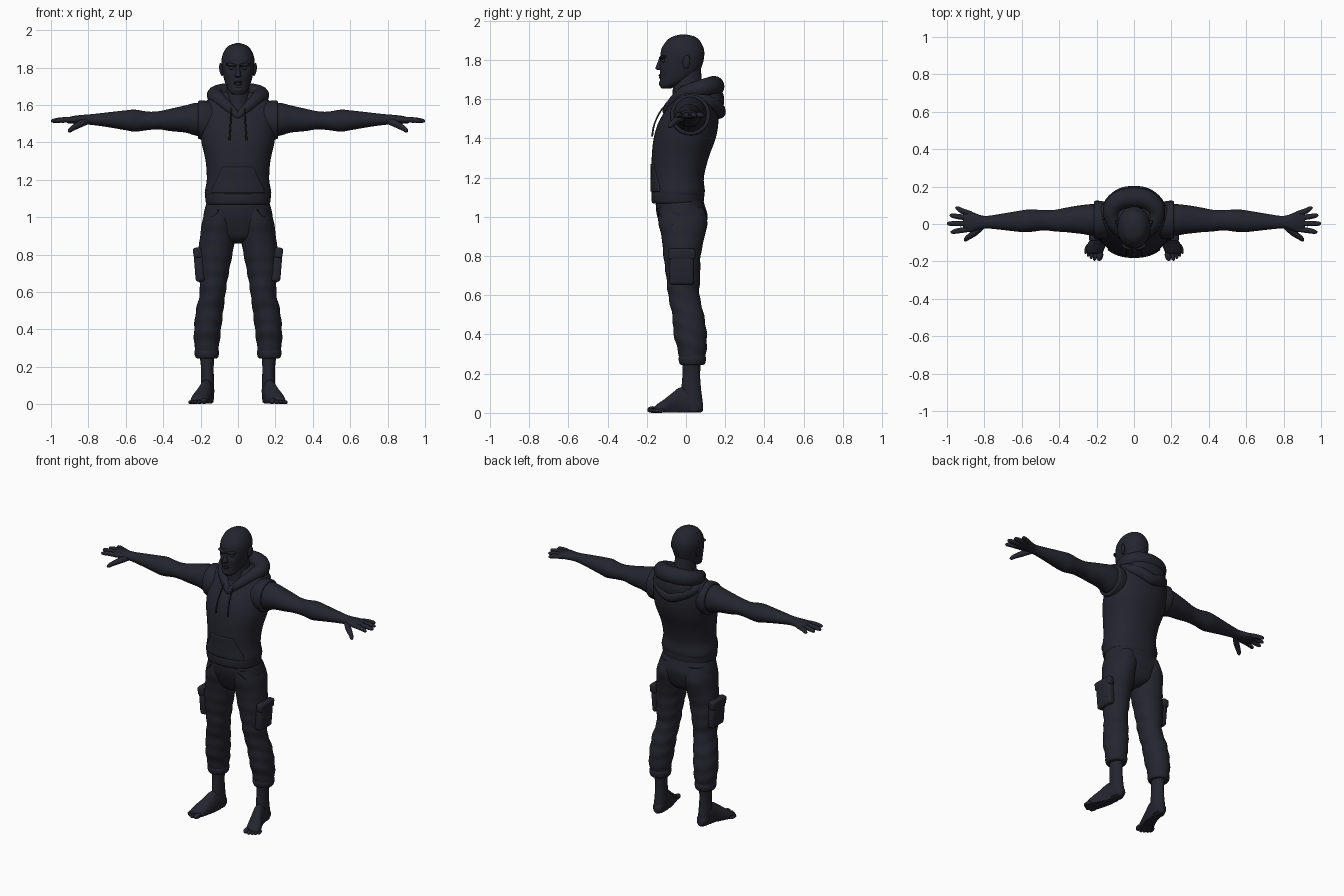
import bpy, bmesh, math
from mathutils import Matrix, Vector, Euler

cube = bpy.data.objects.get("Cube")
if cube:
    bpy.data.objects.remove(cube, do_unlink=True)

navy = bpy.data.materials.new("dark_navy")
navy.use_nodes = True
COLOUR = (0.018, 0.018, 0.028, 1)
navy.diffuse_color = COLOUR
navy.node_tree.nodes["Principled BSDF"].inputs["Base Color"].default_value = COLOUR


def finish(name, bm, mirror=False, angle=50):
    mesh = bpy.data.meshes.new(name)
    bmesh.ops.recalc_face_normals(bm, faces=bm.faces)
    bm.to_mesh(mesh)
    bm.free()
    mesh.materials.append(navy)
    ob = bpy.data.objects.new(name, mesh)
    bpy.context.collection.objects.link(ob)
    bpy.ops.object.select_all(action='DESELECT')
    bpy.context.view_layer.objects.active = ob
    ob.select_set(True)
    bpy.ops.object.shade_smooth_by_angle(angle=math.radians(angle))
    if mirror:
        ob.modifiers.new("Mirror", 'MIRROR').use_mirror_merge = False
    return ob


def smooth_rows(rows, steps):
    """Catmull-Rom interpolation through rows of numbers."""
    rows = [Vector(r) for r in rows]
    out = []
    for i in range(len(rows) - 1):
        a, b, c, d = rows[max(i - 1, 0)], rows[i], rows[i + 1], rows[min(i + 2, len(rows) - 1)]
        for k in range(steps):
            t = k / steps
            out.append(b + (c - a) * (t / 2) + (2 * a - 5 * b + 4 * c - d) * (t * t / 2)
                       + (3 * b - a - 3 * c + d) * (t ** 3 / 2))
    return out + [rows[-1]]


def section(row, ang, power, grow=0):
    """Point on a superellipse ring: row = position, centre a, centre b, radius a, radius b."""
    c, s = math.cos(ang), math.sin(ang)
    a = math.copysign(abs(c) ** (2 / power), c) * (row[3] + grow)
    b = math.copysign(abs(s) ** (2 / power), s) * (row[4] + grow)
    return row[1] + a, row[2] + b


def loft(name, rows, axis='z', power=2, steps=4, sides=32, mirror=False, shape=None):
    bm = bmesh.new()
    rings = []
    for row in smooth_rows(rows, steps):
        ring = []
        for k in range(sides):
            a, b = section(row, math.tau * k / sides, power)
            p = {'z': (a, b, row[0]), 'x': (row[0], a, b), 'y': (a, row[0], b)}[axis]
            p = Vector(p)
            ring.append(bm.verts.new(shape(p, row) if shape else p))
        rings.append(ring)
    for r, q in zip(rings, rings[1:]):
        for k in range(sides):
            n = (k + 1) % sides
            bm.faces.new((r[k], r[n], q[n], q[k]))
    bm.faces.new(rings[0])
    bm.faces.new(rings[-1])
    return finish(name, bm, mirror)


def ball(name, loc, size, rot=(0, 0, 0), mirror=False):
    bm = bmesh.new()
    bmesh.ops.create_uvsphere(bm, u_segments=24, v_segments=14, radius=1)
    bm.transform(Matrix.LocRotScale(Vector(loc), Euler(rot), Vector(size)))
    return finish(name, bm, mirror)


def block(name, loc, size, rot=(0, 0, 0), bevel=0.01):
    bm = bmesh.new()
    bmesh.ops.create_cube(bm, size=1)
    bm.transform(Matrix.Diagonal((*size, 1)))
    bmesh.ops.bevel(bm, geom=bm.edges[:], offset=bevel, segments=3, profile=0.5, affect='EDGES')
    bm.transform(Matrix.LocRotScale(Vector(loc), Euler(rot), None))
    return finish(name, bm, True)


def tube(name, rows, sides=14, closed=False, mirror=False, steps=5):
    """Round tube along rows of x, y, z, radius."""
    pts = smooth_rows(rows, steps)
    if closed:
        pts = pts[:-1]
    bm = bmesh.new()
    rings, n = [], len(pts)
    for i, p in enumerate(pts):
        before = pts[(i - 1) % n] if closed else pts[max(i - 1, 0)]
        after = pts[(i + 1) % n] if closed else pts[min(i + 1, n - 1)]
        d = (after - before).to_3d().normalized()
        up = Vector((0, 0, 1)) if abs(d.z) < 0.8 else Vector((0, 1, 0))
        u = d.cross(up).normalized()
        v = u.cross(d)
        rings.append([bm.verts.new(p.to_3d() + (u * math.cos(t) + v * math.sin(t)) * p[3])
                      for t in (math.tau * k / sides for k in range(sides))])
    for i in range(n if closed else n - 1):
        r, q = rings[i], rings[(i + 1) % n]
        for k in range(sides):
            bm.faces.new((r[k], r[(k + 1) % sides], q[(k + 1) % sides], q[k]))
    if not closed:
        bm.faces.new(rings[0])
        bm.faces.new(rings[-1])
    return finish(name, bm, mirror)


# Head with eye sockets pushed in
def sockets(p, row):
    d = (Vector((abs(p.x), p.y, p.z)) - Vector((0.034, -0.125, 1.795))).length
    if d < 0.035:
        p.y += 0.014 * (1 - d / 0.035)
    return p


loft("head", [(1.655, 0, -.1, .025, .025), (1.67, 0, -.088, .045, .045), (1.7, 0, -.053, .062, .08),
              (1.74, 0, -.033, .075, .1), (1.78, 0, -.025, .083, .11), (1.82, 0, -.019, .088, .112),
              (1.86, 0, -.017, .085, .107), (1.9, 0, -.014, .066, .083), (1.92, 0, -.012, .043, .055),
              (1.93, 0, -.012, .012, .015)], power=2.1, steps=4, sides=48, shape=sockets)
loft("neck", [(1.56, 0, .02, .085, .09), (1.63, 0, .012, .068, .08), (1.68, 0, .008, .062, .075),
              (1.76, 0, .005, .06, .07)])
loft("nose", [(1.748, 0, -.13, .012, .012), (1.757, 0, -.134, .018, .022), (1.775, 0, -.13, .013, .02),
              (1.81, 0, -.125, .009, .012)], sides=16)
ball("brow", (.033, -.116, 1.814), (.034, .02, .009), (0, -.1, .25), True)
ball("eye", (.034, -.112, 1.796), (.014, .013, .01), mirror=True)
ball("upper_lip", (0, -.129, 1.722), (.025, .011, .006))
ball("lower_lip", (0, -.128, 1.711), (.021, .011, .007))
ball("chin", (0, -.118, 1.68), (.03, .02, .02))
ball("ear", (.089, .002, 1.79), (.01, .02, .035), (-.15, .1, -.3), True)

# Sleeveless hooded top
TORSO = [(1.09, 0, -.04, .165, .125), (1.13, 0, -.04, .178, .136), (1.2, 0, -.042, .167, .133),
         (1.3, 0, -.03, .173, .145), (1.4, 0, -.007, .195, .158), (1.48, 0, .012, .2, .153),
         (1.55, 0, .03, .2, .13), (1.6, 0, .04, .188, .105), (1.64, 0, .04, .14, .085),
         (1.67, 0, .03, .085, .065)]
loft("hooded_top", TORSO, power=2.25, steps=5, sides=48)
loft("hem", [(1.068, 0, -.042, .164, .124), (1.075, 0, -.042, .171, .132), (1.1, 0, -.042, .175, .135),
             (1.122, 0, -.042, .175, .134), (1.127, 0, -.042, .168, .125)], power=2.2, sides=48)
loft("armhole", [(.1, .02, 1.515, .08, .085), (.16, .02, 1.517, .1, .103), (.2, .022, 1.52, .103, .104),
                 (.212, .022, 1.52, .099, .1), (.214, .022, 1.52, .09, .09)], 'x', mirror=True)


# Front pouch following the torso surface
bm = bmesh.new()
fine = [r for r in smooth_rows(TORSO, 10) if 1.125 < r[0] < 1.27]
grid = []
for i, row in enumerate(fine):
    half = 0.85 - 0.4 * max(0, (i / (len(fine) - 1) - 0.3)) / 0.7
    line = []
    for k in range(21):
        x, y = section(row, -math.pi / 2 + half * (k / 10 - 1), 2.25, 0.005)
        line.append(bm.verts.new((x, y, row[0])))
    grid.append(line)
for a, b in zip(grid, grid[1:]):
    for k in range(20):
        bm.faces.new((a[k], a[k + 1], b[k + 1], b[k]))
pouch = finish("front_pouch", bm)
pouch.modifiers.new("Solidify", 'SOLIDIFY').thickness = 0.01

# Lowered hood: collar roll, hanging bag and cords
side = [(.05, -.065, 1.585, .028), (.1, -.005, 1.63, .038), (.122, .07, 1.652, .045), (.08, .125, 1.662, .052)]
roll = [(0, -.1, 1.54, .02)] + side + [(0, .142, 1.665, .054)]
roll += [(-x, y, z, r) for x, y, z, r in reversed(side)] + roll[:1]
tube("hood_roll", roll, closed=True, sides=20)
ball("hood_bag", (0, .115, 1.59), (.14, .08, .095), (-.12, 0, 0))
tube("hood_fold", [(.15, .02, 1.615, .02), (.13, .1, 1.59, .035), (.07, .155, 1.56, .036),
                   (0, .168, 1.535, .035), (-.07, .155, 1.56, .036), (-.13, .1, 1.59, .035),
                   (-.15, .02, 1.615, .02)], sides=16)
tube("cord", [(.035, -.095, 1.585, .004), (.038, -.135, 1.53, .004), (.042, -.162, 1.47, .004),
              (.046, -.173, 1.41, .005)], sides=8, mirror=True)

# Arms and hands
loft("arm", [(.14, .02, 1.515, .08, .085), (.22, .022, 1.523, .084, .088), (.28, .024, 1.525, .077, .073),
             (.36, .022, 1.52, .066, .06), (.42, .018, 1.518, .058, .049), (.48, .02, 1.515, .054, .049),
             (.55, .018, 1.516, .06, .059), (.6, .015, 1.518, .058, .053), (.7, .012, 1.521, .044, .039),
             (.78, .01, 1.522, .034, .029), (.82, .01, 1.522, .037, .026), (.87, .012, 1.521, .054, .022),
             (.905, .016, 1.518, .053, .017), (.915, .016, 1.518, .045, .012)], 'x', mirror=True)
for label, y0, y1, tip in (("index", -.027, -.042, .98), ("middle", .003, .002, 1.0),
                           ("ring", .032, .045, .985), ("little", .054, .084, .955)):
    mid = (.88 + tip) / 2
    tube(label + "_finger", [(.87, y0, 1.52, .014), (mid, (y0 + y1) / 2, 1.52, .0145),
                             (tip - .012, y1, 1.515, .011), (tip, y1, 1.513, .004)], mirror=True)
tube("thumb", [(.81, -.005, 1.515, .02), (.85, -.045, 1.495, .018), (.885, -.07, 1.475, .014),
               (.9, -.083, 1.463, .011), (.907, -.09, 1.458, .004)], mirror=True)


# Trousers with soft cloth folds
def folds(p, row):
    ang = math.atan2(p.y - row[2], p.x - row[1])
    low = max(0, min(1, (0.95 - p.z) / 0.3))
    k = 1 + 0.025 * low * math.sin(p.z * 75 + 2.2 * math.sin(ang))
    return Vector((row[1] + (p.x - row[1]) * k, row[2] + (p.y - row[2]) * k, p.z))


loft("trouser_seat", [(.86, 0, -.01, .04, .04), (.885, 0, -.012, .1, .085), (.93, 0, -.013, .165, .108),
                      (1.0, 0, -.018, .184, .128), (1.05, 0, -.028, .176, .126), (1.1, 0, -.035, .16, .118)],
     power=2.2, sides=48)
loft("trouser_leg", [(1.05, .09, -.025, .08, .115), (.97, .1, -.016, .093, .125), (.9, .108, -.015, .094, .11),
                     (.8, .122, -.02, .092, .095), (.7, .131, -.015, .081, .087), (.6, .135, -.011, .069, .08),
                     (.5, .152, .01, .073, .081), (.4, .163, .022, .072, .084), (.32, .167, .031, .067, .073),
                     (.25, .167, .032, .056, .06)], steps=9, sides=40, mirror=True, shape=folds)
loft("trouser_cuff", [(.245, .167, .032, .05, .054), (.25, .167, .032, .06, .064), (.275, .167, .032, .066, .07),
                      (.295, .167, .032, .062, .066)], mirror=True)
block("cargo_pocket", (.207, -.022, .735), (.05, .125, .16), (0, .08, 0), .015)
block("pocket_flap", (.217, -.022, .81), (.045, .14, .055), (0, .1, 0), .012)
tube("hip_pocket_seam", [(.1, -.145, 1.04, .004), (.14, -.122, 1.0, .004), (.183, -.07, .96, .004)],
     sides=8, mirror=True)

# Bare feet
loft("ankle", [(.3, .167, .03, .045, .05), (.2, .164, .027, .034, .045), (.12, .163, .027, .035, .05),
               (.06, .163, .034, .036, .05), (.01, .163, .036, .032, .045)], mirror=True)


def flat_sole(p, row):
    p.z = max(p.z, 0.003)
    return p


loft("foot", [(.087, .162, .03, .015, .02), (.07, .162, .04, .032, .04), (.02, .164, .055, .036, .07),
              (-.03, .172, .05, .038, .08), (-.07, .185, .037, .043, .065), (-.11, .2, .025, .049, .045),
              (-.145, .208, .018, .045, .028), (-.16, .208, .015, .036, .016)],
     'y', mirror=True, shape=flat_sole)
for i, (x, y, r) in enumerate(((.182, -.17, .017), (.206, -.17, .012), (.224, -.16, .0115),
                               (.24, -.148, .011), (.253, -.133, .0105))):
    ball("toe_%d" % (i + 1), (x, y, r), (r, .028, r), (0, 0, .25), True)
